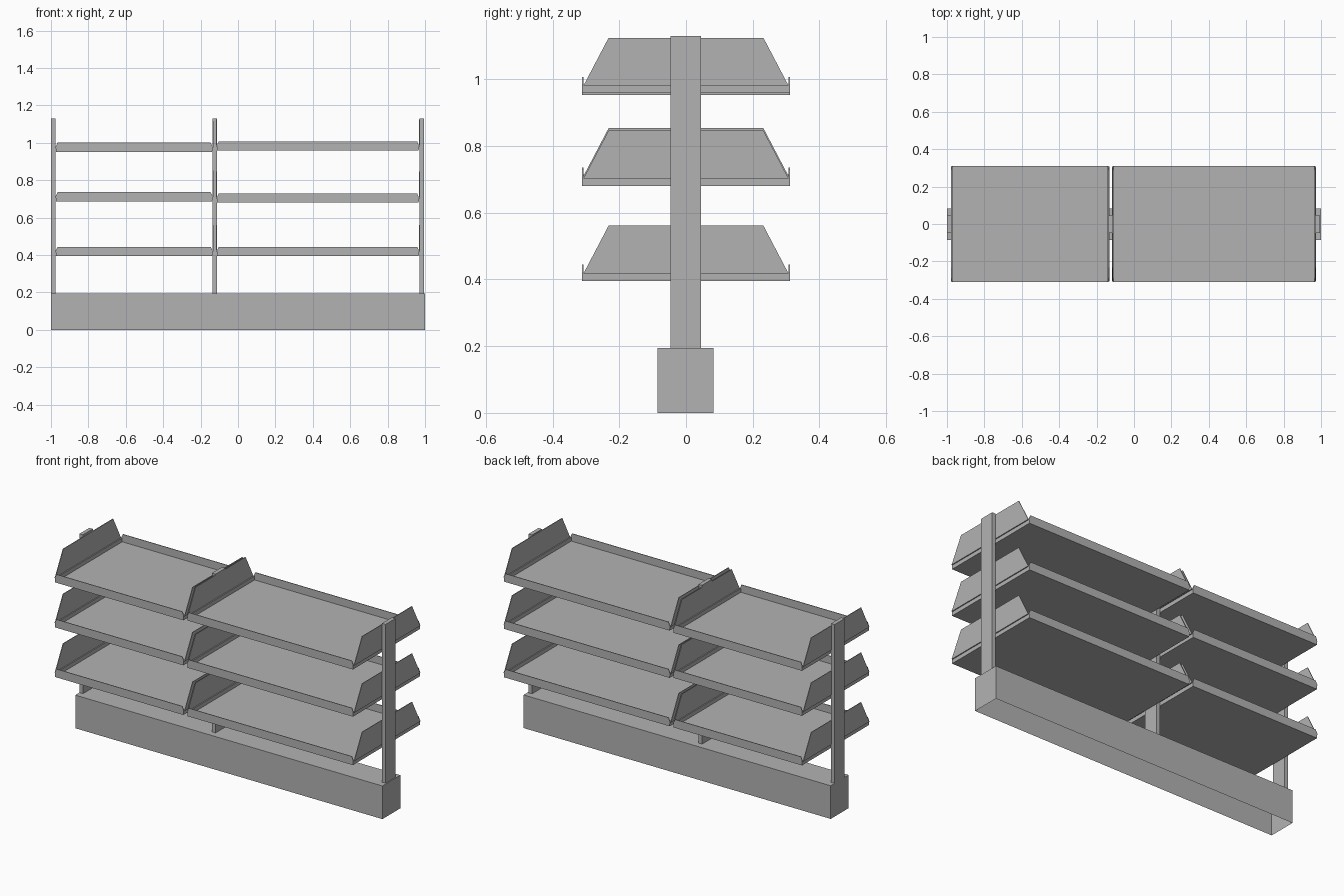
import bpy
import bmesh
from mathutils import Vector

cube = bpy.data.objects.get("Cube")
if cube:
    bpy.data.objects.remove(cube, do_unlink=True)

grey = bpy.data.materials.new("grey_metal")
grey.use_nodes = True
colour = (0.45, 0.45, 0.45, 1)
grey.diffuse_color = colour
grey.node_tree.nodes["Principled BSDF"].inputs["Base Color"].default_value = colour


def prism(name, outline, axis, lo, hi, open_bottom=False):
    """Extrude a flat outline along x (outline in y,z) or y (outline in x,z)."""
    bm = bmesh.new()
    if axis == "x":
        verts = [bm.verts.new((lo, a, b)) for a, b in outline]
        step = Vector((hi - lo, 0, 0))
    else:
        verts = [bm.verts.new((a, lo, b)) for a, b in outline]
        step = Vector((0, hi - lo, 0))
    face = bm.faces.new(verts)
    new = bmesh.ops.extrude_face_region(bm, geom=[face])["geom"]
    bmesh.ops.translate(bm, vec=step, verts=[v for v in new if isinstance(v, bmesh.types.BMVert)])
    bmesh.ops.recalc_face_normals(bm, faces=bm.faces)
    if open_bottom:
        low = [f for f in bm.faces if f.normal.z < -0.9]
        bmesh.ops.delete(bm, geom=low, context="FACES_ONLY")
    mesh = bpy.data.meshes.new(name)
    bm.to_mesh(mesh)
    bm.free()
    mesh.materials.append(grey)
    obj = bpy.data.objects.new(name, mesh)
    bpy.context.collection.objects.link(obj)
    return obj


def rect(a, b, c, d):
    return [(a, c), (b, c), (b, d), (a, d)]


# Hollow base and the three posts
BASE_TOP = 0.195
prism("base", rect(-0.085, 0.082, 0, BASE_TOP), "x", -1, 1, open_bottom=True)
for label, x in (("right", -1.0), ("middle", -0.136), ("left", 0.971)):
    prism(label + "_post", rect(-0.047, 0.045, BASE_TOP, 1.13), "x", x, x + 0.023)

# Sheet metal shelf: stepped pan, front and back lips, tapered end plates
T = 0.004       # sheet thickness
LEDGE = 0.01    # width of the step at each end
STEP = 0.027    # height of the step
LIP = 0.049     # height of the lips
TOP = 0.166     # height of the end plates
DEPTH = 0.311   # half depth


def shelf(name, x0, x1, z):
    a, b = x0 + LEDGE, x1 - LEDGE
    pan = [(x0, z + STEP - T), (a - T, z + STEP - T), (a - T, z),
           (b + T, z), (b + T, z + STEP - T), (x1, z + STEP - T),
           (x1, z + STEP), (b, z + STEP), (b, z + T),
           (a, z + T), (a, z + STEP), (x0, z + STEP)]
    prism(name + "_pan", pan, "y", -DEPTH + T, DEPTH - T)
    lip = [(a - T, z), (b + T, z), (x1 - T, z + STEP), (b - T, z + LIP),
           (a + T, z + LIP), (x0 + T, z + STEP)]
    for side, y in (("front", -DEPTH), ("back", DEPTH - T)):
        prism(name + "_" + side + "_lip", lip, "y", y, y + T)
    plate = [(-DEPTH + T, z + STEP - T), (DEPTH - T, z + STEP - T),
             (0.232, z + TOP), (-0.232, z + TOP)]
    for side, x in (("right", x0), ("left", x1 - T)):
        prism(name + "_" + side + "_end_plate", plate, "x", x, x + T)


for level, z_right, z_left in (("lower", 0.395, 0.395), ("middle", 0.687, 0.68), ("upper", 0.952, 0.958)):
    shelf(level + "_right_shelf", -0.979, -0.132, z_right)
    shelf(level + "_left_shelf", -0.117, 0.972, z_left)
